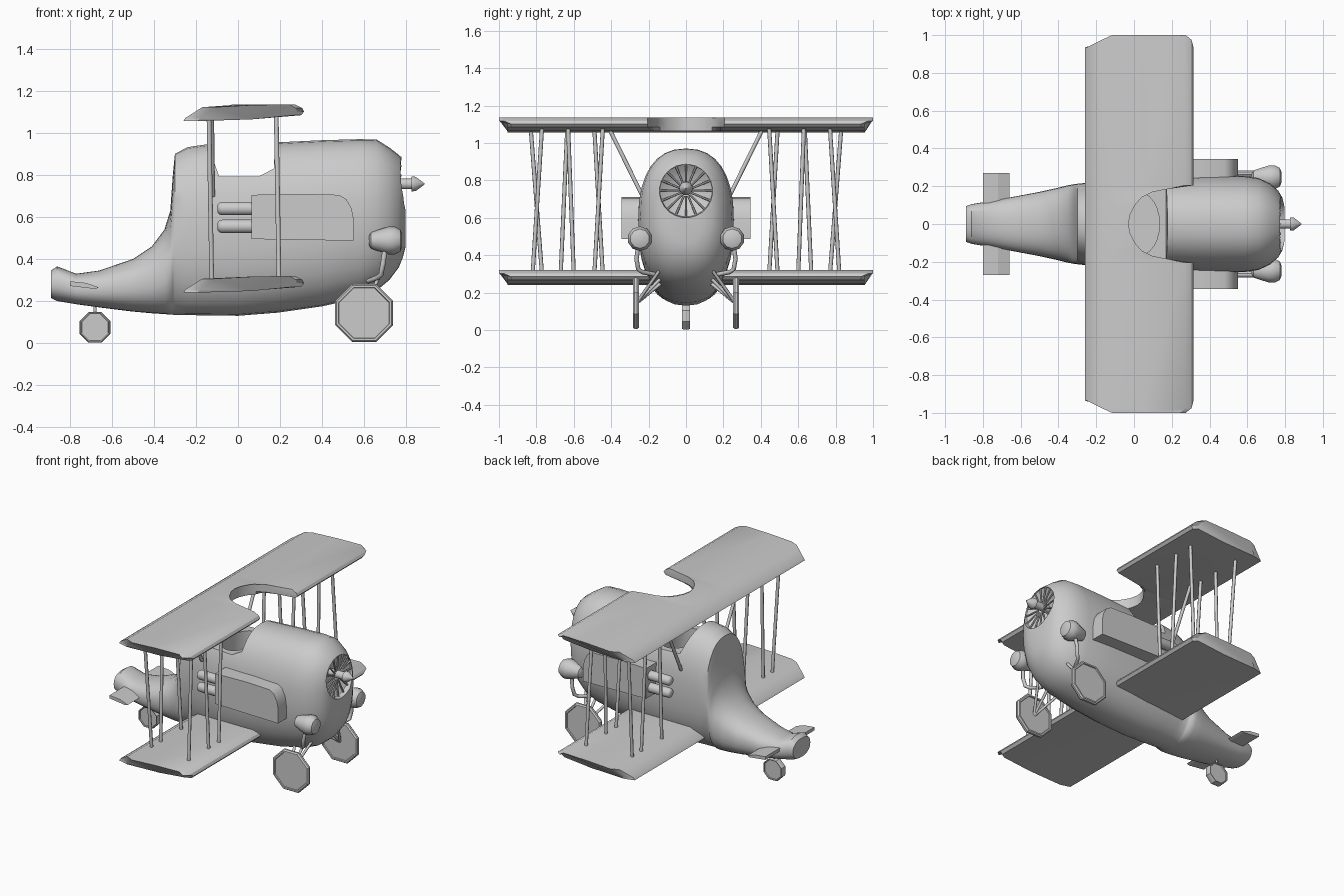
import bpy, bmesh, math
from mathutils import Vector

if "Cube" in bpy.data.objects:
    bpy.data.objects.remove(bpy.data.objects["Cube"])

grey = bpy.data.materials.new("light_grey")
grey.diffuse_color = (0.6, 0.6, 0.6, 1)
grey.use_nodes = True
grey.node_tree.nodes["Principled BSDF"].inputs["Base Color"].default_value = grey.diffuse_color


def make(name, bm, angle=40, smooth=True):
    bmesh.ops.recalc_face_normals(bm, faces=bm.faces)
    me = bpy.data.meshes.new(name)
    bm.to_mesh(me)
    bm.free()
    me.materials.append(grey)
    ob = bpy.data.objects.new(name, me)
    bpy.context.collection.objects.link(ob)
    if smooth:
        smooth_edges(ob, angle)
    return ob


def smooth_edges(ob, angle):
    bpy.ops.object.select_all(action='DESELECT')
    ob.select_set(True)
    bpy.context.view_layer.objects.active = ob
    bpy.ops.object.shade_smooth_by_angle(angle=math.radians(angle))


def loft(name, rings, angle=40, smooth=True):
    """Skin closed rings of equal point count and cap both ends."""
    bm = bmesh.new()
    vs = [[bm.verts.new(p) for p in r] for r in rings]
    n = len(vs[0])
    for a, b in zip(vs, vs[1:]):
        for i in range(n):
            j = (i + 1) % n
            bm.faces.new((a[i], a[j], b[j], b[i]))
    bm.faces.new(vs[0])
    bm.faces.new(vs[-1][::-1])
    bmesh.ops.remove_doubles(bm, verts=bm.verts, dist=1e-5)
    return make(name, bm, angle, smooth)


def prism(name, pts, y0, y1, smooth=False):
    return loft(name, [[(x, y, z) for x, z in pts] for y in (y0, y1)], 40, smooth)


def lathe_x(name, prof, y, z, n=16, angle=40):
    ring = [2 * math.pi * (i + 0.5) / n for i in range(n)]
    return loft(name, [[(x, y + r * math.cos(a), z + r * math.sin(a)) for a in ring]
                       for x, r in prof], angle)


def rod(name, path, r, n=8):
    """Round rod following a short path."""
    P = [Vector(p) for p in path]
    rings = []
    for i, p in enumerate(P):
        d = (P[min(i + 1, len(P) - 1)] - P[max(i - 1, 0)]).normalized()
        u = d.cross(Vector((1, 0.01, 0))).normalized()
        v = d.cross(u)
        rings.append([p + r * (math.cos(2 * math.pi * k / n) * u + math.sin(2 * math.pi * k / n) * v)
                      for k in range(n)])
    return loft(name, rings, 50)


def cut(ob, cutter):
    m = ob.modifiers.new("cut", 'BOOLEAN')
    m.operation, m.solver, m.object = 'DIFFERENCE', 'EXACT', cutter
    bpy.ops.object.select_all(action='DESELECT')
    ob.select_set(True)
    bpy.context.view_layer.objects.active = ob
    bpy.ops.object.modifier_apply(modifier=m.name)
    bpy.data.objects.remove(cutter)


# fuselage stations: x, bottom z, top z, half width
stations = [(-.89, .215, .345, .095), (-.86, .20, .365, .105), (-.77, .185, .33, .12),
            (-.66, .17, .345, .14), (-.50, .15, .40, .17), (-.41, .142, .46, .19),
            (-.35, .138, .54, .205), (-.322, .136, .63, .21), (-.31, .135, .80, .212),
            (-.30, .134, .90, .213), (-.24, .133, .932, .22), (-.15, .132, .945, .23),
            (0, .13, .945, .24), (.19, .145, .955, .252), (.40, .175, .965, .258),
            (.58, .215, .97, .255), (.66, .25, .968, .243), (.72, .30, .93, .215),
            (.765, .36, .895, .175), (.785, .41, .87, .14), (.797, .46, .80, .09)]
N = 32


def spow(v, e):
    return math.copysign(abs(v) ** e, v)


rings = []
for x, lo, hi, w in stations:
    angs = [2 * math.pi * i / N for i in range(N)]
    rings.append([(x, w * spow(math.cos(a), .85), (lo + hi) / 2 + (hi - lo) / 2 * spow(math.sin(a), .85))
                  for a in angs])
body = loft("fuselage", rings)

# cockpit opening and pit, engine recess
cut(body, prism("cockpit_cutter", [(-.145, 1.1), (-.145, .95), (-.09, .793), (.10, .793),
                                   (.17, .83), (.185, 1.1)], -.4, .4))
cut(body, loft("pit_cutter", [[(.03 + .105 * math.cos(a), .165 * math.sin(a), z)
                               for a in [2 * math.pi * i / 24 for i in range(24)]] for z in (.62, .9)]))
cut(body, lathe_x("nose_cutter", [(.71, .06), (.765, .14), (.83, .15)], 0, .745, 24))
smooth_edges(body, 40)

# engine fins and spinner
for k in range(16):
    a = 2 * math.pi * k / 16
    c, s = math.cos(a), math.sin(a)
    rod(f"engine_fin_{k}", [(.76, .03 * c, .745 + .03 * s), (.772, .142 * c, .745 + .142 * s)], .006, 6)
lathe_x("spinner", [(.70, .026), (.825, .026), (.826, .037), (.845, .035), (.888, .002)], 0, .757, 12, 35)

# wings: one section lofted across the span, the upper one notched in front
section = [(-.26, .0), (-.25, .015), (-.17, .066), (.05, .076), (.27, .080),
           (.305, .062), (.315, .045), (.30, .028), (.05, .008)]
TOP = (2, 3, 4, 5)


def notch(y):
    y = abs(y)
    for (a, xa), (b, xb) in zip(NOTCH, NOTCH[1:]):
        if y <= b:
            return xa + (xb - xa) * (y - a) / (b - a)
    return 1


NOTCH = [(0, -.03), (.05, -.02), (.1, .005), (.14, .04), (.17, .10), (.185, .18), (.205, .32)]


def wing(name, base, notched):
    half = [y for y, _ in NOTCH] + [.96]
    ys = [-y for y in half[:0:-1]] + half
    rings = []
    for y in ys:
        lim = notch(y) if notched else 1
        rings.append([(min(x, lim), y, base + z) for x, z in section])
    # chamfered tips, sloping inwards to the underside
    for idx, sg in ((0, -1), (-1, 1)):
        rings[idx] = [(x, sg * (.975 if i in TOP else .935), base + z) for i, (x, z) in enumerate(section)]
    for sg in (-1, 1):
        tip = [(-.19 + (x + .26) * .82, sg * (1.0 if i in TOP else .955), base + z)
               for i, (x, z) in enumerate(section)]
        rings = [tip] + rings if sg < 0 else rings + [tip]
    return loft(name, rings, 30)


wing("upper_wing", 1.056, True)
wing("lower_wing", .240, False)

# tail plane and tail wheel
prism("tail_plane", [(-.80, .272), (-.80, .294), (-.72, .286), (-.66, .264), (-.68, .258)], -.27, .27)


def wheel(name, x, y, z, r, t):
    ring = [math.pi / 8 + math.pi / 4 * i for i in range(8)]
    R = r / math.cos(math.pi / 8)
    steps = [(-.3, .86), (-.5, .88), (-.5, .95), (-.2, 1), (.2, 1), (.5, .95), (.5, .88), (.3, .86)]
    loft(name, [[(x + R * k * math.cos(a), y + t * o, z + R * k * math.sin(a)) for a in ring]
                for o, k in steps], 30)


wheel("tail_wheel", -.68, 0, .075, .073, .044)
rod("tail_wheel_strut", [(-.68, 0, .10), (-.68, 0, .20)], .008)

for sg, side in ((1, "left"), (-1, "right")):
    # engine side pod with two exhaust pipes
    prism(f"{side}_engine_pod", [(.065, .495), (.065, .705), (.30, .71), (.48, .705), (.515, .685),
                                 (.54, .64), (.55, .59), (.55, .487)], sg * .18, sg * .345, True)
    for k, z in enumerate((.64, .555)):
        lathe_x(f"{side}_exhaust_{k}", [(-.097, .018), (-.09, .028), (-.075, .033), (.10, .033)],
                sg * .295, z, 12, 50)
    # lamp on a bent stalk
    lathe_x(f"{side}_lamp", [(.622, .02), (.632, .038), (.67, .052), (.715, .066), (.745, .066),
                             (.772, .052), (.78, .03)], sg * .247, .488, 10, 35)
    rod(f"{side}_lamp_stalk", [(.70, sg * .255, .45), (.69, sg * .265, .38), (.68, sg * .255, .325),
                               (.66, sg * .235, .31), (.62, sg * .16, .295)], .012)
    # main wheel with its legs
    wheel(f"{side}_wheel", .60, sg * .268, .143, .138, .032)
    for k, (x, y, z) in enumerate([(.52, .12, .26), (.60, .13, .28), (.67, .14, .32)]):
        rod(f"{side}_wheel_leg_{k}", [(.60, sg * .265, .143), (x, sg * y, z)], .009)
    # wing struts: rear row and front row lean opposite ways
    for k, (x, yt, yb) in enumerate([(-.13, .83, .77), (.19, .77, .82), (-.13, .635, .67),
                                     (.19, .63, .60), (-.13, .49, .445), (.19, .445, .49)]):
        rod(f"{side}_wing_strut_{k}", [(x - .008, sg * yt, 1.075), (x + .005, sg * yb, .30)], .011)
    rod(f"{side}_centre_strut", [(-.125, sg * .41, 1.075), (-.12, sg * .225, .70)], .011)
